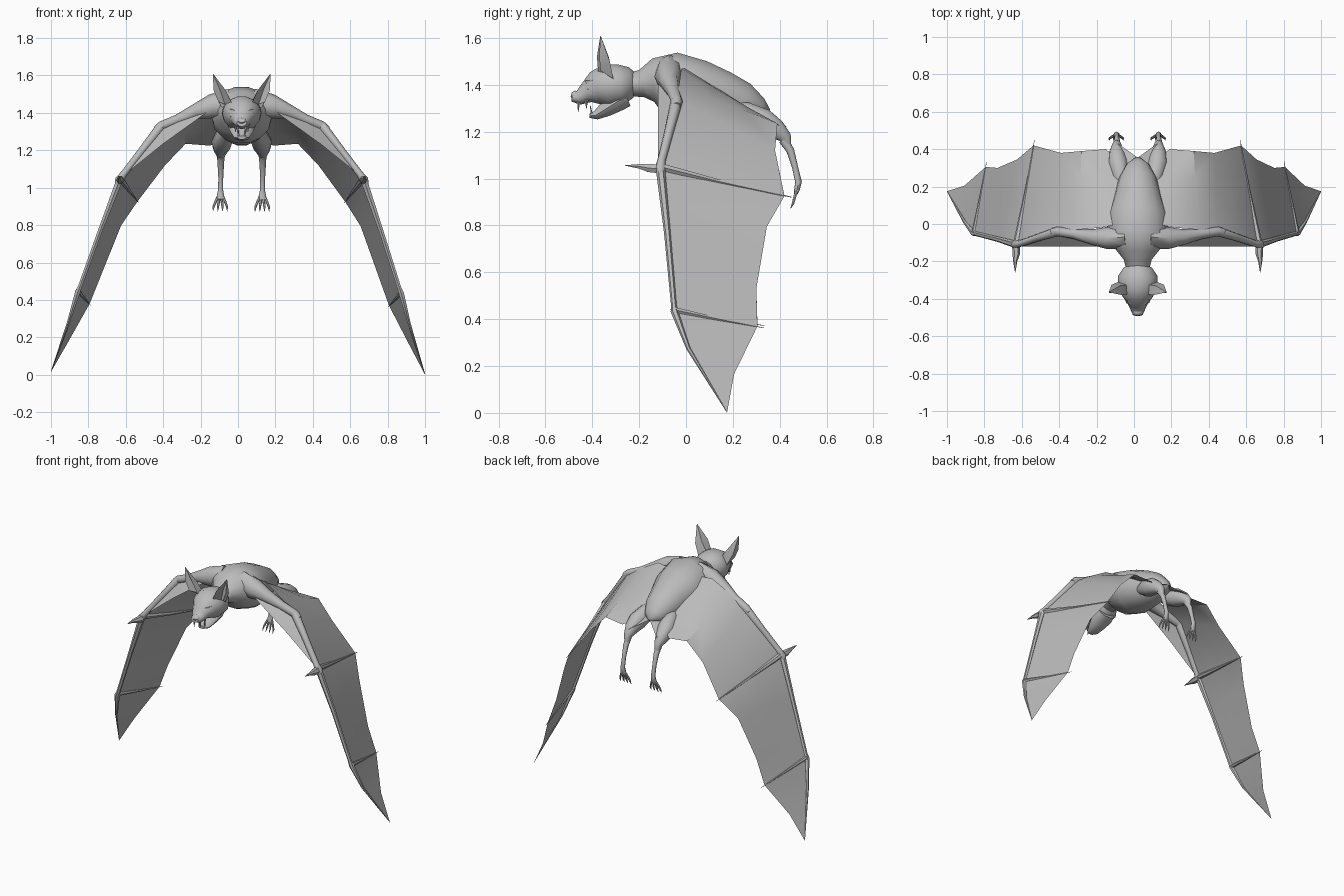
import bpy, bmesh, math
from mathutils import Vector

grey = bpy.data.materials.new("plain_grey")
grey.diffuse_color = (0.5, 0.5, 0.5, 1)


def place(side, p):
    """Mirror about the body's centre line, with a slight roll in the wing tips."""
    d, y, z = p
    t = max(0, (1.04 - z) / 1.04)
    return Vector((0.02 + side * d - 0.02 * t, y, z + (0.015 * t if side < 0 else 0)))


def finish(name, bm, angle=40):
    bmesh.ops.recalc_face_normals(bm, faces=bm.faces)
    me = bpy.data.meshes.new(name)
    bm.to_mesh(me)
    bm.free()
    ob = bpy.data.objects.new(name, me)
    bpy.context.collection.objects.link(ob)
    me.materials.append(grey)
    bpy.ops.object.select_all(action='DESELECT')
    ob.select_set(True)
    bpy.context.view_layer.objects.active = ob
    bpy.ops.object.shade_smooth_by_angle(angle=math.radians(angle))
    return ob


def tube(name, rings, side=1, n=8, ref=(1, 0, 0)):
    """Loft ellipses along a path; each ring is (d, y, z, width[, height])."""
    bm = bmesh.new()
    pts = [place(side, r[:3]) for r in rings]
    loops = []
    for i, (p, r) in enumerate(zip(pts, rings)):
        t = (pts[min(i + 1, len(pts) - 1)] - pts[max(i - 1, 0)]).normalized()
        u = Vector(ref)
        u = (u - t * u.dot(t)).normalized()
        v = t.cross(u)
        a, b = r[3], r[-1]
        loops.append([bm.verts.new(p + u * a * math.cos(k * math.tau / n) + v * b * math.sin(k * math.tau / n))
                      for k in range(n)])
    for l0, l1 in zip(loops, loops[1:]):
        for k in range(n):
            bm.faces.new((l0[k], l0[(k + 1) % n], l1[(k + 1) % n], l1[k]))
    bm.faces.new(loops[0])
    bm.faces.new(loops[-1])
    return finish(name, bm, 50)


def sheet(name, rows, side, cols=3):
    """Thin skin stretched between a leading and a trailing edge."""
    bm = bmesh.new()
    grid = []
    for a, b in rows:
        a, b = place(side, a), place(side, b)
        grid.append([bm.verts.new(a.lerp(b, k / cols)) for k in range(cols + 1)])
    for r0, r1 in zip(grid, grid[1:]):
        for k in range(cols):
            bm.faces.new((r0[k], r0[k + 1], r1[k + 1], r1[k]))
    bmesh.ops.remove_doubles(bm, verts=bm.verts, dist=0.0005)
    return finish(name, bm, 25)


# Torso with neck
tube("body", [(0, -.25, 1.40, .06, .05), (0, -.19, 1.405, .075, .06), (0, -.14, 1.42, .115, .095),
              (0, -.07, 1.41, .17, .135), (0, .05, 1.37, .16, .14), (0, .16, 1.34, .125, .12),
              (0, .25, 1.315, .10, .095), (0, .32, 1.295, .06, .05), (0, .355, 1.285, .012, .012)], n=14)

# Skull and muzzle
tube("head", [(0, -.213, 1.41, .04, .04), (0, -.235, 1.41, .077, .068), (0, -.28, 1.40, .107, .09),
              (0, -.34, 1.395, .103, .095), (0, -.385, 1.385, .083, .075), (0, -.425, 1.365, .055, .045),
              (0, -.46, 1.343, .038, .03), (0, -.487, 1.346, .026, .018)], n=14)
tube("nose", [(0, -.455, 1.352, .03, .022), (0, -.478, 1.355, .028, .02), (0, -.49, 1.358, .016, .01)])
tube("lower_jaw", [(0, -.25, 1.345, .065, .04), (0, -.29, 1.33, .075, .045), (0, -.34, 1.298, .06, .036),
                   (0, -.385, 1.27, .042, .02), (0, -.412, 1.268, .024, .01)], n=10)

# Membrane outline: leading point, trailing point
WING = [((.10, 0, 1.47), (.09, .33, 1.26)), ((.20, -.02, 1.47), (.17, .40, 1.225)),
        ((.32, -.03, 1.40), (.30, .39, 1.235)), ((.43, -.04, 1.335), (.41, .38, 1.12)),
        ((.65, -.11, 1.05), (.555, .42, .925)), ((.738, -.085, .80), (.64, .345, .795)),
        ((.83, -.06, .54), (.74, .30, .53)), ((.865, -.05, .44), (.80, .305, .37)),
        ((.91, .01, .27), (.91, .205, .165)), ((1, .175, 0), (1, .175, 0))]

for side, tag in ((-1, "left"), (1, "right")):
    # Wing skin
    sheet(f"wing_membrane_{tag}", WING, side)
    sheet(f"front_membrane_{tag}", [((.19, -.12, 1.40), (.19, -.05, 1.44)),
                                    ((.42, -.12, 1.235), (.43, -.04, 1.33)),
                                    ((.65, -.12, 1.05), (.65, -.11, 1.05))], side, 1)
    sheet(f"tail_membrane_{tag}", [((0, .2, 1.33), (0, .355, 1.285)),
                                   ((.09, .2, 1.31), (.105, .43, 1.22))], side, 2)

    # Wing bones
    Y = (0, 1, 0)
    tube(f"upper_arm_{tag}", [(.06, -.07, 1.45, .06, .08), (.16, -.075, 1.435, .06, .065),
                              (.24, -.07, 1.41, .043, .042), (.34, -.052, 1.365, .028),
                              (.43, -.04, 1.33, .025), (.46, -.04, 1.31, .018)], side, ref=Y)
    tube(f"forearm_{tag}", [(.405, -.035, 1.35, .014), (.43, -.04, 1.33, .026), (.54, -.075, 1.19, .02),
                            (.63, -.105, 1.075, .018), (.655, -.11, 1.04, .024),
                            (.665, -.11, 1.015, .014)], side, ref=Y)
    tube(f"leading_finger_{tag}", [(.65, -.11, 1.05, .02), (.75, -.08, .77, .014), (.855, -.052, .46, .012),
                                   (.865, -.05, .435, .016), (.91, .01, .275, .009),
                                   (1, .175, .002, .001)], side, 6, Y)
    tube(f"middle_finger_{tag}", [(.65, -.11, 1.05, .018), (.60, .15, .985, .01),
                                  (.55, .45, .92, .001)], side, 6)
    tube(f"outer_finger_{tag}", [(.865, -.05, .44, .013), (.83, .14, .40, .007),
                                 (.795, .335, .362, .001)], side, 6)
    tube(f"thumb_{tag}", [(.65, -.10, 1.04, .022), (.65, -.16, 1.045, .02), (.655, -.20, 1.052, .011),
                          (.655, -.26, 1.056, .001)], side, 6)

    # Ear: slim pointed shell with a hollow front
    bm = bmesh.new()
    base = [(.055, -.375, 1.455), (.09, -.335, 1.445), (.125, -.365, 1.46), (.105, -.31, 1.425), (.06, -.325, 1.47)]
    mid = [(.085, -.38, 1.52), (.115, -.35, 1.52), (.15, -.37, 1.52), (.14, -.325, 1.50), (.095, -.33, 1.52)]
    lo, up = [[bm.verts.new(place(side, p)) for p in ps] for ps in (base, mid)]
    tip = bm.verts.new(place(side, (.155, -.365, 1.612)))
    for k in range(5):
        j = (k + 1) % 5
        bm.faces.new((lo[k], lo[j], up[j], up[k]))
        bm.faces.new((up[k], up[j], tip))
    finish(f"ear_{tag}", bm, 30)

    # Eye and brow
    tube(f"eye_{tag}", [(.034, -.428, 1.385, .004), (.042, -.422, 1.386, .011),
                        (.055, -.413, 1.387, .011), (.064, -.405, 1.388, .004)], side, 8, (0, 0, 1))
    tube(f"brow_{tag}", [(.018, -.432, 1.398, .005), (.04, -.42, 1.412, .011),
                         (.066, -.397, 1.418, .005)], side, 6, (0, 0, 1))

    # Fangs
    tube(f"upper_fang_{tag}", [(.022, -.458, 1.328, .008), (.021, -.46, 1.283, .001)], side, 6)
    tube(f"back_tooth_{tag}", [(.034, -.425, 1.335, .008), (.033, -.425, 1.298, .001)], side, 6)
    tube(f"lower_fang_{tag}", [(.018, -.402, 1.268, .007), (.018, -.408, 1.312, .001)], side, 6)

    # Leg
    tube(f"thigh_{tag}", [(.075, .18, 1.30, .03), (.09, .25, 1.275, .05, .055), (.107, .33, 1.24, .055, .06),
                          (.112, .385, 1.21, .042, .045), (.112, .425, 1.175, .024, .028),
                          (.112, .435, 1.14, .015)], side, 10)
    tube(f"shin_{tag}", [(.112, .415, 1.165, .02), (.112, .445, 1.12, .017), (.112, .465, 1.05, .013),
                         (.112, .48, .985, .014), (.112, .474, .955, .02, .012),
                         (.112, .468, .935, .018, .008)], side)
    for i in range(4):
        s = (i - 1.5) / 1.5
        tube(f"toe_{i + 1}_{tag}", [(.112 + s * .012, .474, .955, .007), (.112 + s * .027, .464, .92, .007),
                                    (.112 + s * .036, .458, .897, .006),
                                    (.112 + s * .038, .447, .872, .001)], side, 6)
